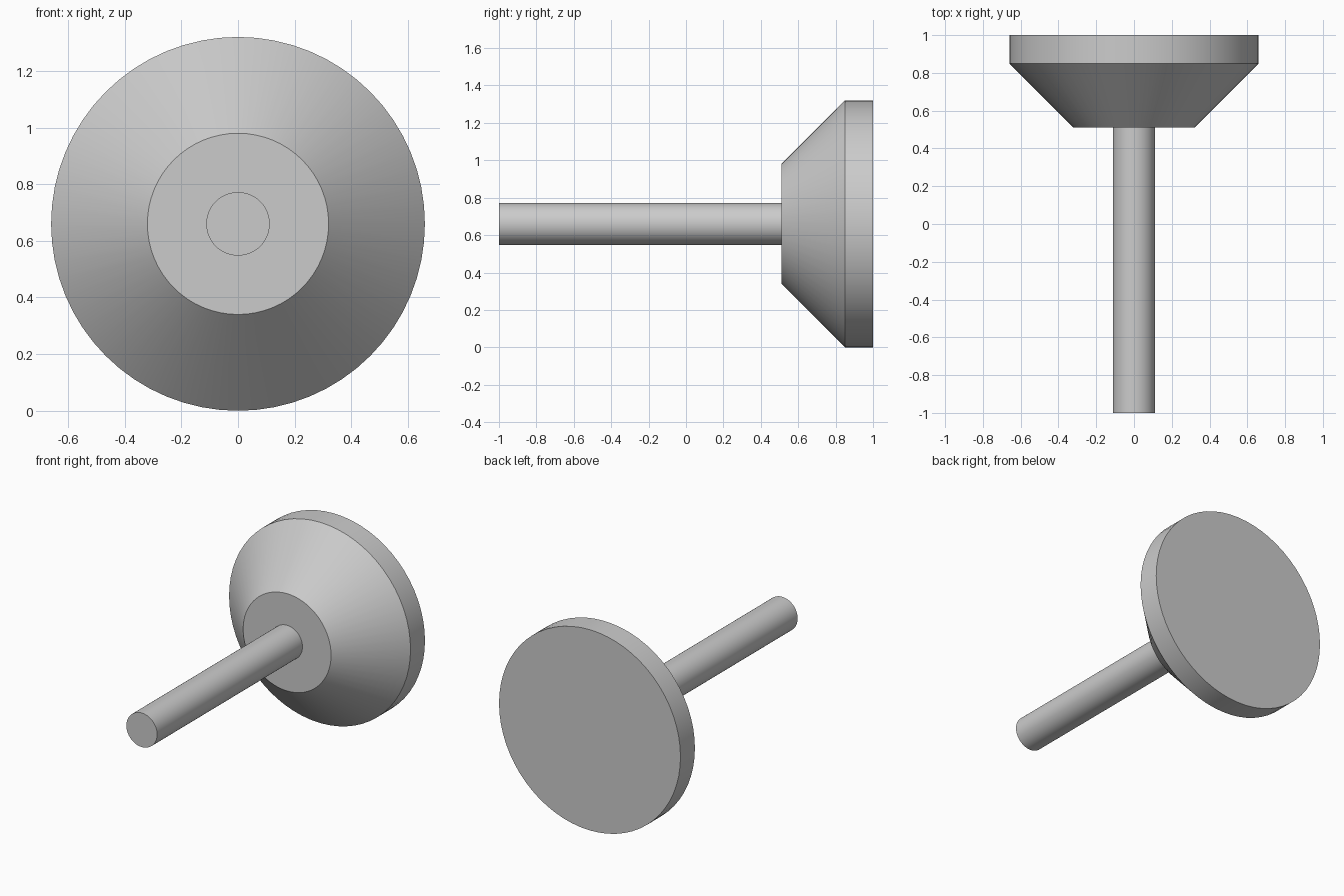
import bpy
import bmesh
from math import cos, sin, pi, radians

SIDES = 64
AXIS_HEIGHT = 0.66

cube = bpy.data.objects.get("Cube")
if cube:
    bpy.data.objects.remove(cube, do_unlink=True)

# Single plain metal colour
metal = bpy.data.materials.new("grey_metal")
metal.use_nodes = True
grey = (0.6, 0.6, 0.6, 1)
metal.diffuse_color = grey
metal.node_tree.nodes["Principled BSDF"].inputs["Base Color"].default_value = grey


def turned_part(name, profile):
    """Turn (y, radius) points about the lengthwise axis, with capped ends."""
    bm = bmesh.new()
    rings = []
    for y, r in profile:
        angles = [2 * pi * i / SIDES for i in range(SIDES)]
        rings.append([bm.verts.new((r * sin(a), y, r * cos(a))) for a in angles])
    for a, b in zip(rings, rings[1:]):
        for i in range(SIDES):
            j = (i + 1) % SIDES
            bm.faces.new((a[i], a[j], b[j], b[i]))
    bm.faces.new(rings[0])
    bm.faces.new(rings[-1])
    bmesh.ops.recalc_face_normals(bm, faces=bm.faces)
    mesh = bpy.data.meshes.new(name)
    bm.to_mesh(mesh)
    bm.free()
    mesh.materials.append(metal)
    obj = bpy.data.objects.new(name, mesh)
    obj.location.z = AXIS_HEIGHT
    bpy.context.collection.objects.link(obj)
    bpy.ops.object.select_all(action="DESELECT")
    obj.select_set(True)
    bpy.context.view_layer.objects.active = obj
    bpy.ops.object.shade_smooth_by_angle(angle=radians(30))
    return obj


# Flared head with a straight rim, and the round shaft it sits on
turned_part("flared_head", [(0.51, 0.32), (0.85, 0.66), (1.0, 0.66)])
turned_part("shaft", [(-1.0, 0.112), (0.51, 0.112)])
